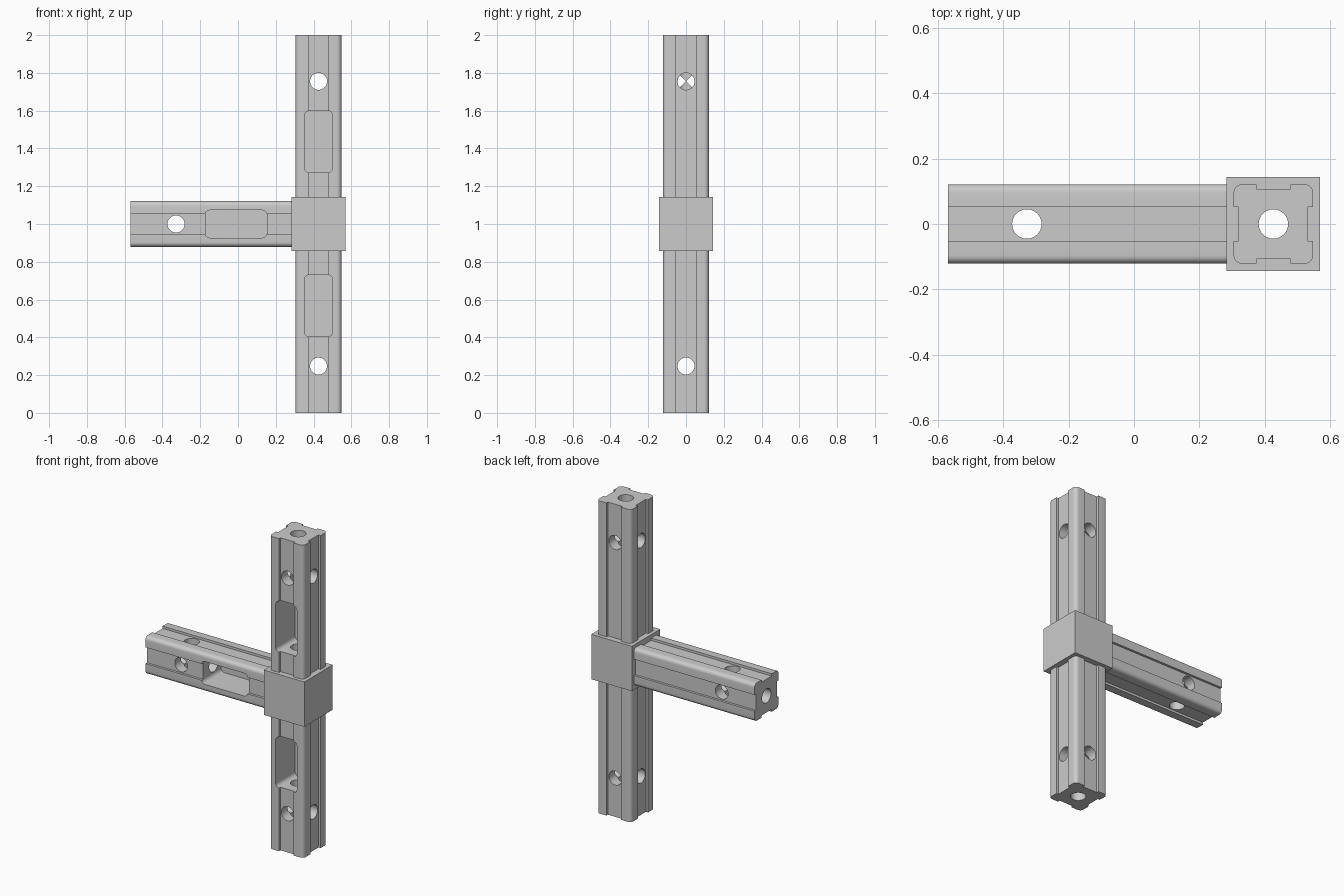
import bpy, bmesh, math
from mathutils import Matrix, Vector

if "Cube" in bpy.data.objects:
    bpy.data.objects.remove(bpy.data.objects["Cube"])

PX = 0.4265          # post axis in x
HW = 0.1215          # half width of the profile
GW, GD = 0.052, 0.015  # groove half width, depth
R = 0.025            # profile corner radius
BORE = 0.045


def prism(name, pts, length, matrix):
    """Extrude a closed 2D outline along local z, then place it."""
    bm = bmesh.new()
    face = bm.faces.new([bm.verts.new((x, y, 0)) for x, y in pts])
    res = bmesh.ops.extrude_face_region(bm, geom=[face])
    top = [v for v in res["geom"] if isinstance(v, bmesh.types.BMVert)]
    bmesh.ops.translate(bm, verts=top, vec=(0, 0, length))
    bmesh.ops.transform(bm, matrix=matrix, verts=bm.verts)
    bmesh.ops.recalc_face_normals(bm, faces=bm.faces)
    me = bpy.data.meshes.new(name)
    bm.to_mesh(me)
    bm.free()
    ob = bpy.data.objects.new(name, me)
    bpy.context.collection.objects.link(ob)
    return ob


def corner(cx, cy, r, start, n=6):
    return [(cx + r * math.cos(start + math.pi / 2 * i / n),
             cy + r * math.sin(start + math.pi / 2 * i / n)) for i in range(n + 1)]


def grooved_profile():
    side = corner(HW - R, HW - R, R, 0) + [
        (GW, HW), (GW, HW - GD), (-GW, HW - GD), (-GW, HW)]
    pts = []
    for k in range(4):
        c, s = math.cos(k * math.pi / 2), math.sin(k * math.pi / 2)
        pts += [(x * c - y * s, x * s + y * c) for x, y in side]
    return pts


def rounded_rect(hx, hy, r):
    pts = []
    for k, (sx, sy) in enumerate([(1, 1), (-1, 1), (-1, -1), (1, -1)]):
        pts += corner(sx * (hx - r), sy * (hy - r), r, k * math.pi / 2)
    return pts


def along(axis, origin):
    rot = Vector((0, 0, 1)).rotation_difference(Vector(axis)).to_matrix().to_4x4()
    return Matrix.Translation(origin) @ rot


def apply_boolean(target, tool, operation):
    mod = target.modifiers.new("bool", 'BOOLEAN')
    mod.operation, mod.object, mod.solver = operation, tool, 'EXACT'
    bpy.context.view_layer.objects.active = target
    bpy.ops.object.modifier_apply(modifier=mod.name)
    bpy.data.objects.remove(tool)


X, Y, Z = (1, 0, 0), (0, 1, 0), (0, 0, 1)
circle = [(BORE * math.cos(math.tau * i / 32), BORE * math.sin(math.tau * i / 32))
          for i in range(32)]

# Grooved post, side arm and central hub joined into one body
body = prism("tee_connector", grooved_profile(), 2.0, along(Z, (PX, 0, 0)))
arm = prism("side_arm", grooved_profile(), 0.865, along(X, (-0.57, 0, 1)))
h = 0.1435
hub = prism("hub", [(-h, -h), (h, -h), (h, h), (-h, h)], 2 * h, along(Z, (PX, 0, 1 - h)))
apply_boolean(hub, arm, 'UNION')
apply_boolean(body, hub, 'UNION')

# Nut pockets cut into the front face only
for cx, cz, hx, hz in [(PX, 1.436, 0.075, 0.163), (PX, 0.567, 0.075, 0.163),
                       (-0.01, 1.0, 0.163, 0.073)]:
    m = Matrix.Translation((cx, 0.075, cz)) @ Matrix.Rotation(math.pi / 2, 4, 'X')
    apply_boolean(body, prism("pocket_cutter", rounded_rect(hx, hz, 0.025), 0.3, m),
                  'DIFFERENCE')

# Long bores and cross holes
bores = [(Z, (PX, 0, -0.1), 2.2), (X, (-0.7, 0, 1), 0.7 + PX),
         (Y, (-0.328, -0.2, 1), 0.4), (Z, (-0.328, 0, 0.8), 0.4)]
for z in (0.248, 1.755):
    bores += [(X, (PX - 0.2, 0, z), 0.4), (Y, (PX, -0.2, z), 0.4)]
for axis, origin, length in bores:
    apply_boolean(body, prism("bore_cutter", circle, length, along(axis, origin)),
                  'DIFFERENCE')

bpy.ops.object.select_all(action='DESELECT')
body.select_set(True)
bpy.context.view_layer.objects.active = body
bpy.ops.object.shade_smooth_by_angle(angle=math.radians(30))
